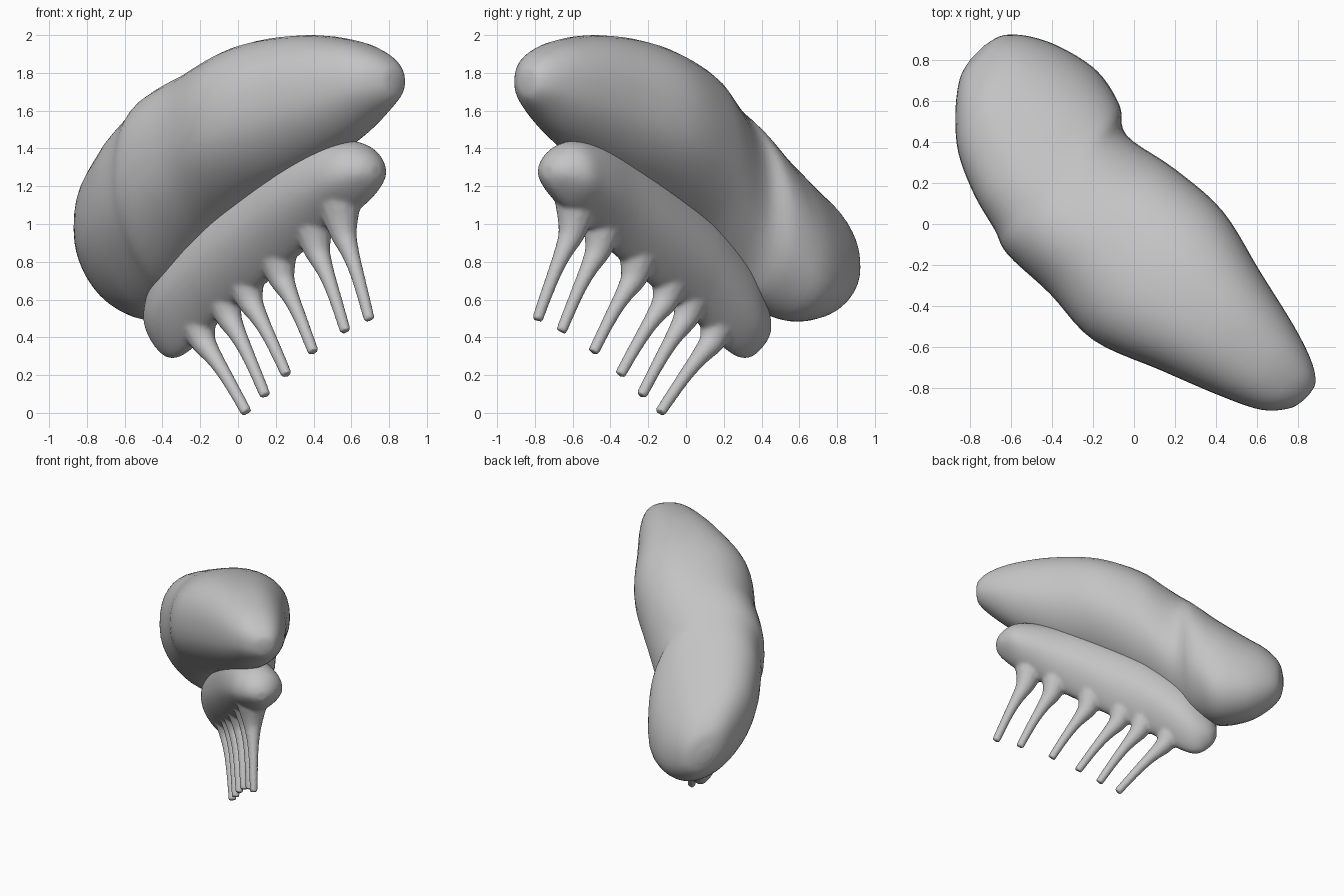
import bpy, bmesh
from math import sin, cos, pi, sqrt
from mathutils import Vector

cube = bpy.data.objects.get("Cube")
if cube:
    bpy.data.objects.remove(cube, do_unlink=True)

GREY = (0.55, 0.55, 0.55, 1)
grey = bpy.data.materials.new("soft_grey")
grey.use_nodes = True
grey.diffuse_color = GREY
grey.node_tree.nodes["Principled BSDF"].inputs["Base Color"].default_value = GREY

SIDES = 40
STEPS = 5


def place(along, across, z):
    """Turn diagonal coordinates (along the body, across it) into world space."""
    return Vector(((along + across) / sqrt(2), (across - along) / sqrt(2), z))


def spline(a, b, c, d, t):
    """Catmull-Rom blend of four values."""
    return 0.5 * (2 * b + (c - a) * t + (2 * a - 5 * b + 4 * c - d) * t * t
                  + (3 * b - a - 3 * c + d) * t ** 3)


def refine(rows):
    """Fill in smooth rows between the given ones."""
    padded = [rows[0]] + rows + [rows[-1]]
    result = []
    for i in range(len(rows) - 1):
        for s in range(STEPS):
            result.append([spline(*vals, s / STEPS) for vals in zip(*padded[i:i + 4])])
    return result + [list(rows[-1])]


def signed_power(value, power):
    return abs(value) ** power * (1 if value >= 0 else -1)


def loft(name, rows, squareness, pinch, tilt):
    """Skin rounded slices; each row is along, top, bottom, near side, far side.
    Slices narrow downwards by pinch and lean sideways by tilt at the low end."""
    bm = bmesh.new()
    rings = []
    for along, top, bottom, near, far in refine(rows):
        lean = tilt * min(1, max(0, (-along - .1) / .5))
        ring = []
        for k in range(SIDES):
            angle = 2 * pi * k / SIDES
            c = signed_power(cos(angle), squareness)
            s = signed_power(sin(angle), squareness)
            side = (far - near) / 2 * c * (1 - pinch * min(0, s) ** 2)
            z = (top + bottom) / 2 + (top - bottom) / 2 * s - lean * side
            ring.append(bm.verts.new(place(along, (near + far) / 2 + side, z)))
        rings.append(ring)
    for a, b in zip(rings, rings[1:]):
        for k in range(SIDES):
            n = (k + 1) % SIDES
            bm.faces.new((a[k], a[n], b[n], b[k]))
    bm.faces.new(rings[0])
    bm.faces.new(rings[-1])
    bmesh.ops.recalc_face_normals(bm, faces=bm.faces)
    for face in bm.faces:
        face.smooth = True
    mesh = bpy.data.meshes.new(name)
    bm.to_mesh(mesh)
    bm.free()
    mesh.materials.append(grey)
    obj = bpy.data.objects.new(name, mesh)
    bpy.context.collection.objects.link(obj)
    return obj


# Large upper lobe
loft("upper_lobe", [
    (-1.13, .88, .78, 0, .1),
    (-1.1, 1, .68, -.1, .2),
    (-1, 1.13, .59, -.23, .29),
    (-.85, 1.25, .53, -.36, .36),
    (-.65, 1.41, .52, -.45, .4),
    (-.46, 1.58, .61, -.5, .36),
    (-.33, 1.69, .72, -.54, .28),
    (-.05, 1.85, .95, -.53, .33),
    (.26, 1.96, 1.13, -.54, .35),
    (.6, 2, 1.29, -.41, .27),
    (.9, 1.97, 1.45, -.29, .2),
    (1.08, 1.91, 1.58, -.2, .14),
    (1.17, 1.84, 1.66, -.1, .08),
    (1.19, 1.78, 1.72, -.03, .02),
], squareness=.85, pinch=.22, tilt=.4)

# Slim lower lobe
lower_lobe = loft("lower_lobe", [
    (-.62, .52, .42, -.07, 0),
    (-.58, .62, .35, -.13, .06),
    (-.48, .79, .29, -.19, .12),
    (-.35, .93, .33, -.22, .15),
    (-.1, 1.1, .5, -.23, .16),
    (.2, 1.26, .67, -.23, .16),
    (.5, 1.39, .85, -.23, .16),
    (.75, 1.44, 1, -.21, .18),
    (.9, 1.43, 1.09, -.18, .18),
    (1, 1.37, 1.18, -.11, .11),
    (1.04, 1.31, 1.24, -.04, .04),
], squareness=1, pinch=.35, tilt=.3)


# Flared stalks: root along and height, tip along and height
STALKS = [
    (-.27, .41, .13, 0),
    (-.07, .54, .27, .09),
    (.09, .62, .43, .2),
    (.33, .74, .63, .32),
    (.6, .89, .87, .43),
    (.8, .98, 1.05, .49),
]


def stalk(name, root_along, root_z, tip_along, tip_z):
    root = place(root_along, -.03, root_z)
    tip = place(tip_along, -.065, tip_z)
    deep = root + place(-.02, 0, .19)
    bow = place(.01, 0, .01)
    path = [(deep, .14), (root, .08), (root.lerp(tip, .3) + bow, .045),
            (root.lerp(tip, .65) + bow, .034), (tip, .031)]
    curve = bpy.data.curves.new(name, "CURVE")
    curve.dimensions = "3D"
    curve.bevel_depth = 1
    curve.bevel_resolution = 4
    curve.use_fill_caps = True
    line = curve.splines.new("NURBS")
    line.points.add(len(path) - 1)
    line.order_u = 3
    line.use_endpoint_u = True
    line.resolution_u = 6
    for point, (co, radius) in zip(line.points, path):
        point.co = (*co, 1)
        point.radius = radius
    curve.materials.append(grey)
    obj = bpy.data.objects.new(name, curve)
    bpy.context.collection.objects.link(obj)
    bpy.ops.object.select_all(action="DESELECT")
    obj.select_set(True)
    bpy.context.view_layer.objects.active = obj
    bpy.ops.object.convert(target="MESH")
    return bpy.context.view_layer.objects.active


stalks = [stalk(f"stalk_{i + 1}", *data) for i, data in enumerate(STALKS)]

# Fuse the stalks with the lower lobe into one soft skin
for obj in stalks + [lower_lobe]:
    obj.select_set(True)
bpy.context.view_layer.objects.active = lower_lobe
bpy.ops.object.join()
lower_lobe.name = "lower_lobe_with_stalks"
skin = lower_lobe.modifiers.new("skin", "REMESH")
skin.mode = "VOXEL"
skin.voxel_size = .012
skin.use_smooth_shade = True
soften = lower_lobe.modifiers.new("soften", "SMOOTH")
soften.factor = .5
soften.iterations = 7
